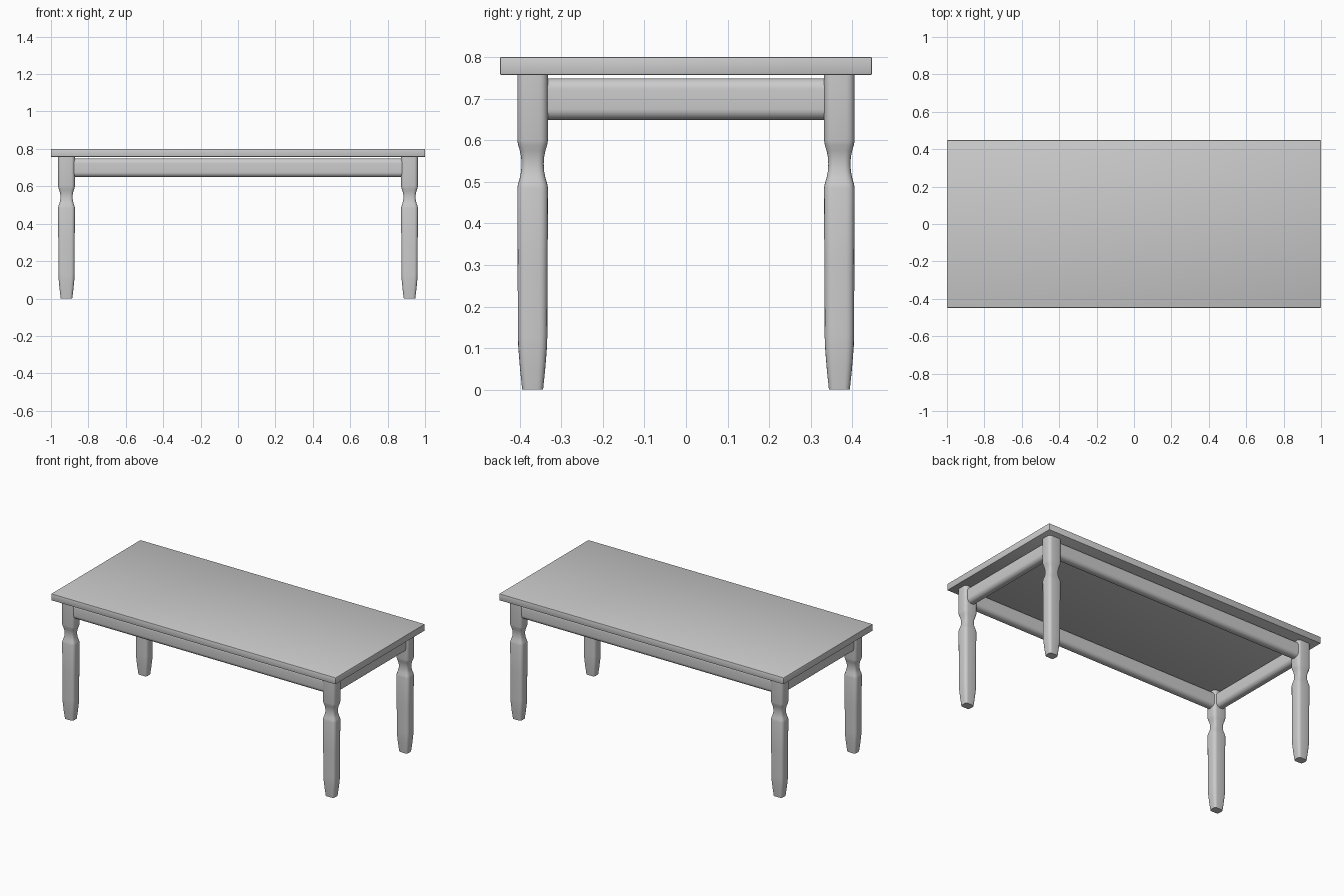
import bpy, bmesh, math

if "Cube" in bpy.data.objects:
    bpy.data.objects.remove(bpy.data.objects["Cube"])


def finish(name, bm, angle=35):
    bmesh.ops.recalc_face_normals(bm, faces=bm.faces)
    mesh = bpy.data.meshes.new(name)
    bm.to_mesh(mesh)
    bm.free()
    ob = bpy.data.objects.new(name, mesh)
    bpy.context.collection.objects.link(ob)
    bpy.ops.object.select_all(action='DESELECT')
    ob.select_set(True)
    bpy.context.view_layer.objects.active = ob
    bpy.ops.object.shade_smooth_by_angle(angle=math.radians(angle))
    return ob


def rounded_rect(hx, hy, r, seg=4):
    pts = []
    for i, (sx, sy) in enumerate([(1, 1), (-1, 1), (-1, -1), (1, -1)]):
        for k in range(seg + 1):
            a = math.pi / 2 * (i + k / seg)
            pts.append((sx * (hx - r) + r * math.cos(a), sy * (hy - r) + r * math.sin(a)))
    return pts


def loft(bm, rings):
    rings = [[bm.verts.new(p) for p in ring] for ring in rings]
    n = len(rings[0])
    for a, b in zip(rings, rings[1:]):
        for i in range(n):
            bm.faces.new((a[i], a[(i + 1) % n], b[(i + 1) % n], b[i]))
    bm.faces.new(rings[0][::-1])
    bm.faces.new(rings[-1])


LEG_X, LEG_Y = 0.917, 0.369

# Tabletop: thin slab with slightly eased edges
bm = bmesh.new()
bmesh.ops.create_cube(bm, size=1)
for v in bm.verts:
    v.co = (v.co.x * 2.0, v.co.y * 0.896, 0.7785 + v.co.z * 0.043)
bmesh.ops.bevel(bm, geom=bm.edges[:], offset=0.004, segments=2, profile=0.5, affect='EDGES')
finish("tabletop", bm)

# Legs: rounded rectangular section, necked near the top, tapered foot
leg_profile = [(0, 0.68), (0.05, 0.82), (0.105, 0.94), (0.13, 0.955), (0.3, 0.975), (0.485, 1.0),
               (0.495, 0.95), (0.51, 0.83), (0.525, 0.75), (0.543, 0.72),
               (0.56, 0.75), (0.575, 0.83), (0.588, 0.94), (0.6, 1.0), (0.758, 1.0)]
section = rounded_rect(0.045, 0.037, 0.02)
for sx, side in ((-1, "left"), (1, "right")):
    for sy, end in ((-1, "front"), (1, "back")):
        bm = bmesh.new()
        loft(bm, [[(sx * LEG_X + x * s, sy * LEG_Y + y * s, z) for x, y in section]
                  for z, s in leg_profile])
        finish(f"{end}_{side}_leg", bm, 40)

# Aprons: soft-edged rails running between the legs, just below the top
rail = rounded_rect(0.03, 0.05, 0.026, 6)
RAIL_Z = 0.699
for s, end, side in ((-1, "front", "left"), (1, "back", "right")):
    bm = bmesh.new()
    loft(bm, [[(x, s * LEG_Y + u, RAIL_Z + w) for u, w in rail] for x in (-0.9, 0.9)])
    finish(f"{end}_apron", bm)
    bm = bmesh.new()
    loft(bm, [[(s * LEG_X + u, y, RAIL_Z + w) for u, w in rail] for y in (-0.355, 0.355)])
    finish(f"{side}_apron", bm)
